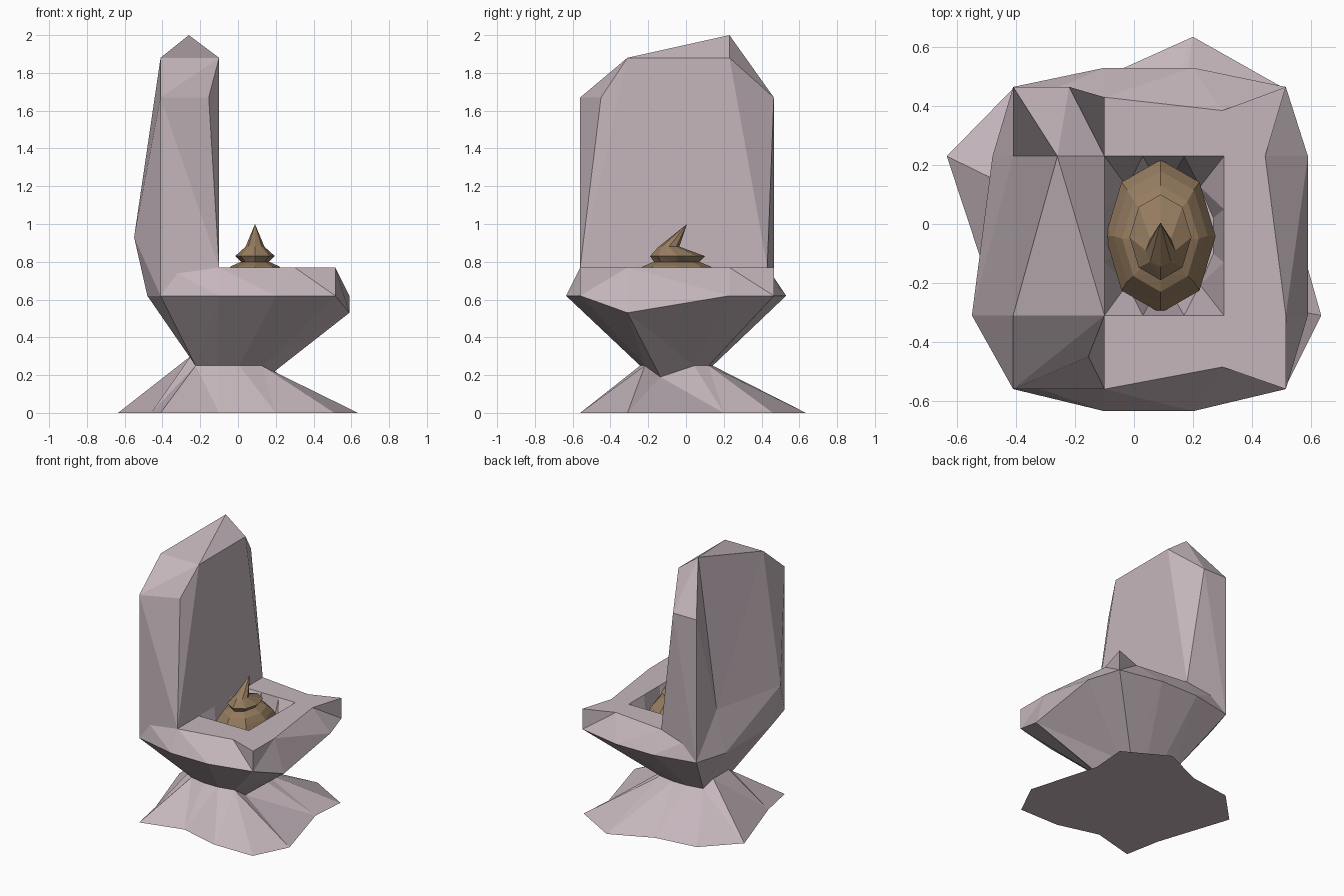
import bpy, bmesh, math

if "Cube" in bpy.data.objects:
    bpy.data.objects.remove(bpy.data.objects["Cube"])


def material(name, rgb):
    m = bpy.data.materials.new(name)
    m.diffuse_color = (*rgb, 1)
    m.use_nodes = True
    m.node_tree.nodes["Principled BSDF"].inputs["Base Color"].default_value = m.diffuse_color
    return m


def finish(name, bm, mat):
    bmesh.ops.recalc_face_normals(bm, faces=bm.faces)
    me = bpy.data.meshes.new(name)
    bm.to_mesh(me)
    bm.free()
    me.materials.append(mat)
    ob = bpy.data.objects.new(name, me)
    bpy.context.collection.objects.link(ob)


def loft(name, rings, mat, tip=None):
    """Triangulated skin through rings of equal count, closed at both ends."""
    bm = bmesh.new()
    loops = [[bm.verts.new(p) for p in r] for r in rings]
    n = len(loops[0])
    for a, b in zip(loops, loops[1:]):
        for i in range(n):
            j = (i + 1) % n
            bm.faces.new((a[i], a[j], b[j], b[i]))
    bm.faces.new(loops[0][::-1])
    if tip:
        t = bm.verts.new(tip)
        for i in range(n):
            bm.faces.new((loops[-1][i], loops[-1][(i + 1) % n], t))
    else:
        bm.faces.new(loops[-1])
    bmesh.ops.triangulate(bm, faces=bm.faces, quad_method='SHORT_EDGE')
    finish(name, bm, mat)


def at(z, pts, special={}):
    return [(x, y, special.get(i, z)) for i, (x, y) in enumerate(pts)]


mauve = material("mauve", (0.56, 0.47, 0.505))
brown = material("brown", (0.30, 0.20, 0.115))

# Pedestal and bowl: foot, neck, rim, seat, opening and pit (12 points each)
foot = [(-.41, -.56), (-.1, -.48), (.2, -.56), (.51, -.56), (.635, -.31), (.49, .2),
        (.51, .46), (.2, .635), (-.1, .5), (-.41, .46), (-.635, .23), (-.46, -.3)]
rim = [(-.41, -.56), (-.1, -.635), (.2, -.635), (.515, -.56), (.59, -.31), (.59, .23),
       (.515, .465), (.2, .53), (-.1, .53), (-.41, .465), (-.48, .23), (-.48, -.31)]
seat = [(-.38, -.54), (-.1, -.56), (.3, -.485), (.515, -.56), (.515, -.31), (.445, .23),
        (.515, .465), (.3, .385), (-.1, .43), (-.36, .42), (-.38, .23), (-.4, -.31)]
hole = [(-.1, -.31), (.03, -.31), (.17, -.31), (.305, -.31), (.305, -.13), (.305, .05),
        (.305, .23), (.17, .23), (.03, .23), (-.1, .23), (-.1, .05), (-.1, -.13)]
neck = [(-.05 + .38 * (x - .05), -.05 + .33 * (y + .05)) for x, y in rim]
pit = [(.1 + .175 * math.cos(a), -.04 + .235 * math.sin(a))
       for a in (math.radians(225 + 30 * k) for k in range(12))]
loft("bowl", [at(0, foot), at(.25, neck, {4: .19, 10: .3, 11: .3}),
              at(.62, rim, {4: .53}), at(.77, seat), at(.77, hole), at(.55, pit)], mauve)

# Tall backrest tank: convex faceted block with a dent pushed into its back
tank = [(-.41, -.56, .62), (-.41, -.56, 1.67), (-.155, -.45, 1.67), (-.1, -.56, .77),
        (-.1, -.31, .77), (-.41, -.31, 1.88), (-.1, -.31, 1.88),
        (-.1, .23, 1.88), (-.26, .23, 2.0), (-.41, .465, 1.67), (-.22, .465, 1.67),
        (-.1, .43, .77), (-.41, .465, .62), (-.55, -.31, .93), (-.48, .23, .62),
        (-.48, -.31, .62)]
bm = bmesh.new()
verts = [bm.verts.new(p) for p in tank]
bmesh.ops.convex_hull(bm, input=bm.verts)
back = {verts[i] for i in (5, 8, 9, 12, 13, 14)}
bmesh.ops.delete(bm, geom=[f for f in bm.faces if set(f.verts) <= back], context='FACES')
dent = bm.verts.new((-.41, .23, .92))
for e in [e for e in bm.edges if e.is_boundary]:
    bm.faces.new((*e.verts, dent))
finish("tank", bm, mauve)


# Coiled swirl in the opening: eight-sided oval rings ending in a leaning tip
def oval(rx, ry, cy, z):
    return [(.09 + rx * math.cos(k * math.pi / 4), cy + ry * math.sin(k * math.pi / 4), z)
            for k in range(8)]


loft("swirl", [oval(*r) for r in (
    (.13, .19, -.04, .58), (.187, .26, -.042, .68), (.16, .22, -.04, .735),
    (.13, .18, -.05, .775), (.075, .12, -.05, .80), (.105, .145, -.045, .83),
    (.05, .055, -.09, .88))], brown, tip=(.09, .005, 1.0))
